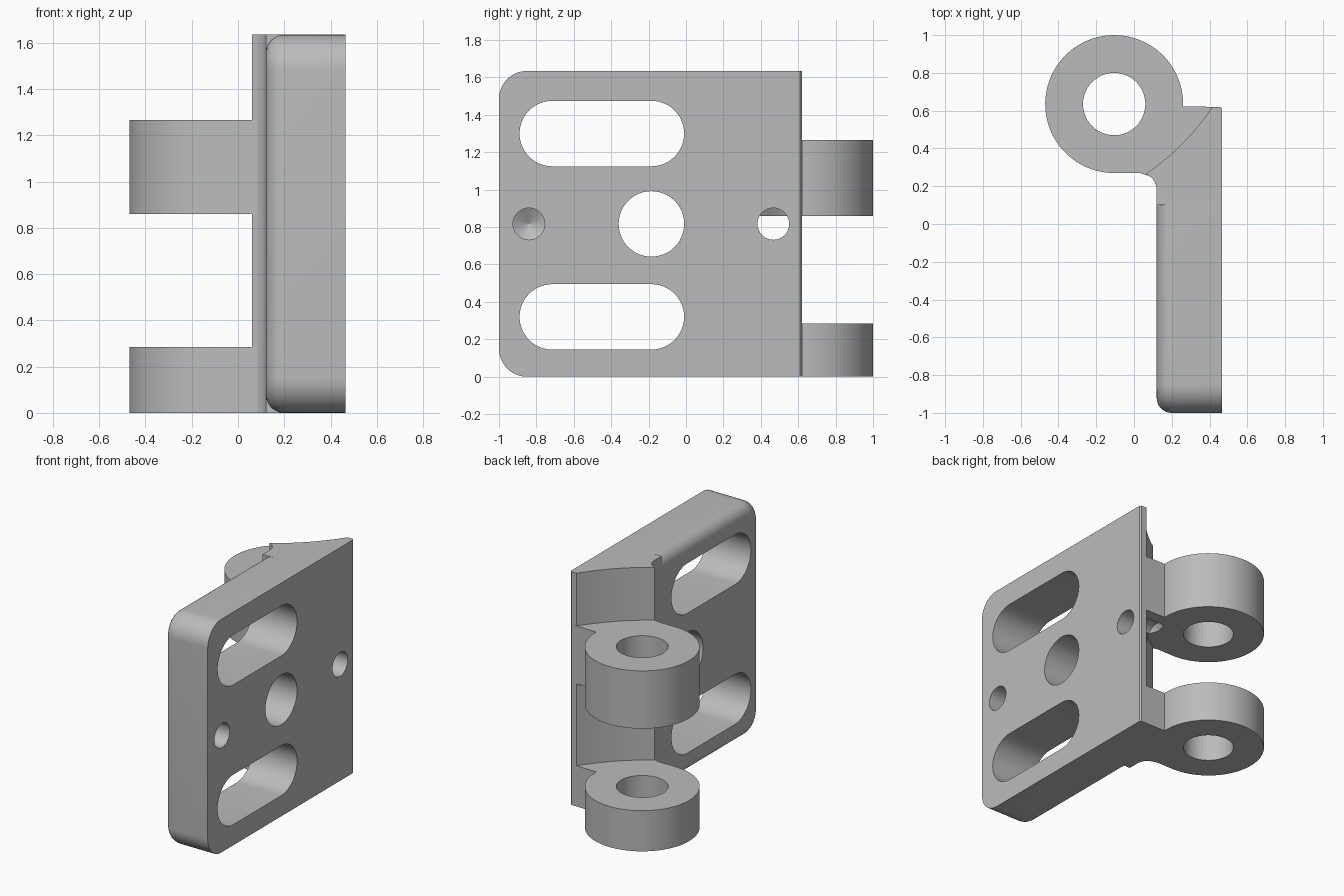
import bpy, bmesh, math
from mathutils import Vector

cube = bpy.data.objects.get("Cube")
if cube:
    bpy.data.objects.remove(cube, do_unlink=True)

mat = bpy.data.materials.new("plain grey")
mat.use_nodes = True
GREY = (0.5, 0.5, 0.5, 1)
mat.diffuse_color = GREY
mat.node_tree.nodes["Principled BSDF"].inputs["Base Color"].default_value = GREY


def arc(cx, cy, r, a0, a1, n):
    """Points on a circle from angle a0 to a1 in degrees."""
    angles = [math.radians(a0 + (a1 - a0) * i / n) for i in range(n + 1)]
    return [(cx + r * math.cos(a), cy + r * math.sin(a)) for a in angles]


def loft(name, rings):
    """Solid skinned through rings of equal point count, capped at both ends."""
    bm = bmesh.new()
    loops = [[bm.verts.new(p) for p in ring] for ring in rings]
    for a, b in zip(loops, loops[1:]):
        for i in range(len(a)):
            j = (i + 1) % len(a)
            bm.faces.new((a[i], a[j], b[j], b[i]))
    bm.faces.new(loops[0])
    bm.faces.new(loops[-1])
    bmesh.ops.recalc_face_normals(bm, faces=bm.faces)
    mesh = bpy.data.meshes.new(name)
    bm.to_mesh(mesh)
    bm.free()
    mesh.materials.append(mat)
    obj = bpy.data.objects.new(name, mesh)
    bpy.context.collection.objects.link(obj)
    return obj


def extrude_z(name, plan, z0, z1):
    return loft(name, [[(x, y, z) for x, y in plan] for z in (z0, z1)])


def extrude_x(name, outline, x0, x1):
    return loft(name, [[(x, y, z) for y, z in outline] for x in (x0, x1)])


def combine(target, tool, operation):
    """Apply a boolean and remove the tool."""
    mod = target.modifiers.new("cut", 'BOOLEAN')
    mod.operation, mod.solver, mod.object = operation, 'EXACT', tool
    bpy.context.view_layer.objects.active = target
    bpy.ops.object.modifier_apply(modifier=mod.name)
    bpy.data.objects.remove(tool, do_unlink=True)


H = 1.635          # plate height
XI, XO = 0.12, 0.465   # inner and outer plate faces
MID = 0.817        # height of the hole row


# Front part of the plate, with a rounded border on its inner face
def plate_outline(inset):
    r = 0.15 - inset
    lower = arc(-0.85, 0.15, r, 270, 180, 12)
    upper = arc(-0.85, H - 0.15, r, 180, 90, 12)
    return [(0.12, inset)] + lower + upper + [(0.12, H - inset)]


rings = []
for i in range(9):
    a = math.radians(90 * i / 8)
    x, inset = XI + 0.08 * (1 - math.sin(a)), 0.08 * (1 - math.cos(a))
    rings.append([(x, y, z) for y, z in plate_outline(inset)])
rings.reverse()
rings.append([(XO, y, z) for y, z in plate_outline(0)])
leaf = loft("hinge_leaf", rings)

# Rear part of the plate: fillet, then a hollow curve behind the knuckles
fillet = arc(0.03, 0.18, 0.09, 0, 70, 8)
p0, p1, p2 = Vector(fillet[-1]), Vector((0.27, 0.405)), Vector((0.415, 0.62))
hollow = [tuple(p0 * (1 - t) ** 2 + p1 * 2 * t * (1 - t) + p2 * t * t)
          for t in [i / 16 for i in range(1, 17)]]
rear = [(XO, 0.10), (XI, 0.10)] + fillet + hollow + [(XO - 0.01, 0.62), (XO, 0.61)]
combine(leaf, extrude_z("rear_block", rear, 0, H), 'UNION')

# Knuckles, their webs running into the plate
CX, CY = -0.105, 0.635
knuckle = (arc(CX, CY, 0.365, 270, -2, 72)
           + [(0.44, 0.62), (0.44, 0.3), (0.2, 0.24), fillet[-1], fillet[-3], (0.03, 0.27)])
for z0, z1 in ((0, 0.285), (0.86, 1.265)):
    combine(leaf, extrude_z("knuckle", knuckle, z0, z1), 'UNION')

# Pin bore
bore = arc(CX, CY, 0.165, 0, 360, 48)[:-1]
combine(leaf, extrude_z("pin_bore", bore, -0.1, H + 0.1), 'DIFFERENCE')

# Two slots and the middle hole
for z in (0.32, 1.3):
    slot = arc(-0.715, z, 0.175, 90, 270, 24) + arc(-0.185, z, 0.175, -90, 90, 24)
    combine(leaf, extrude_x("slot", slot, 0, 0.6), 'DIFFERENCE')
hole = arc(-0.185, MID, 0.175, 0, 360, 48)[:-1]
combine(leaf, extrude_x("middle_hole", hole, 0, 0.6), 'DIFFERENCE')

# Two drilled holes with conical ends
for y in (-0.84, 0.467):
    drill = [[(x, *p) for p in arc(y, MID, r, 0, 360, 32)[:-1]]
             for x, r in ((0.6, 0.085), (0.2, 0.085), (0.152, 0.002))]
    combine(leaf, loft("drill", drill), 'DIFFERENCE')

# Smooth shading with crisp edges
leaf.select_set(True)
bpy.context.view_layer.objects.active = leaf
bpy.ops.object.shade_smooth_by_angle(angle=math.radians(30))
